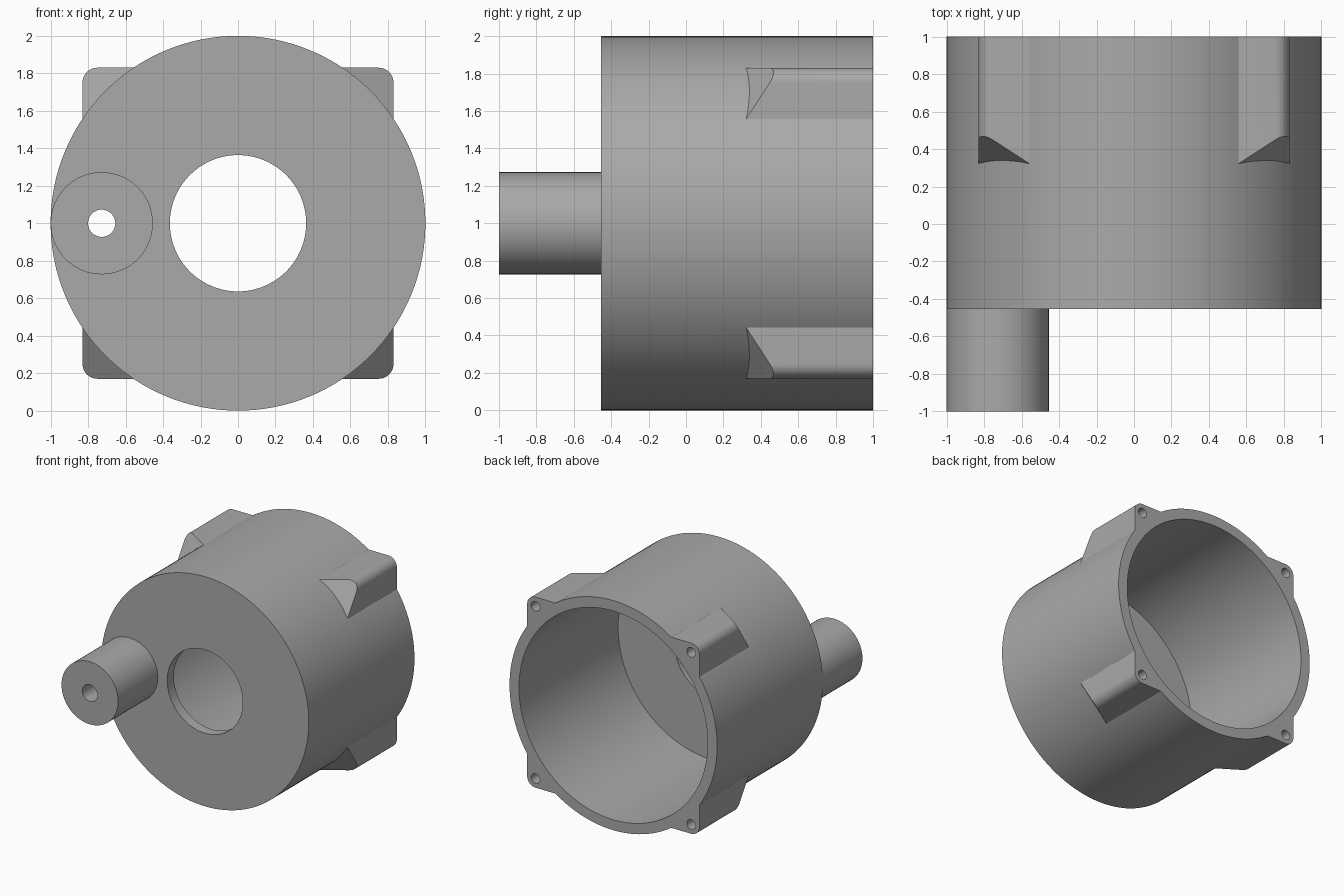
import bpy, bmesh, math
from mathutils import Matrix, Vector

if "Cube" in bpy.data.objects:
    bpy.data.objects.remove(bpy.data.objects["Cube"])

U = 1 / 11            # wall thickness, used as the design unit
CZ = 1.0              # height of the main axis

grey = bpy.data.materials.new("grey")
grey.diffuse_color = (0.4, 0.4, 0.4, 1)
grey.use_nodes = True
grey.node_tree.nodes["Principled BSDF"].inputs["Base Color"].default_value = grey.diffuse_color


def make_object(name, bm):
    mesh = bpy.data.meshes.new(name)
    bm.to_mesh(mesh)
    bm.free()
    ob = bpy.data.objects.new(name, mesh)
    bpy.context.collection.objects.link(ob)
    mesh.materials.append(grey)
    return ob


def cylinder(name, r, y0, y1, x=0.0, z=CZ, n=128):
    """Cylinder running along y from y0 to y1."""
    bm = bmesh.new()
    place = Matrix.Translation((x, (y0 + y1) / 2, z)) @ Matrix.Rotation(math.pi / 2, 4, 'X')
    bmesh.ops.create_cone(bm, cap_ends=True, segments=n, radius1=r, radius2=r,
                          depth=y1 - y0, matrix=place)
    return make_object(name, bm)


def combine(target, tool, operation):
    """Apply a boolean and remove the tool."""
    tool.hide_render = True
    mod = target.modifiers.new("boolean", 'BOOLEAN')
    mod.operation, mod.solver, mod.object = operation, 'EXACT', tool
    bpy.context.view_layer.objects.active = target
    bpy.ops.object.modifier_apply(modifier=mod.name)
    bpy.data.objects.remove(tool)


def corner_lugs():
    """Rounded square prism whose four corners stick out of the shell."""
    half, rad, y0, y1, steps = 0.83, 0.08, 0.15, 1.0, 10
    bm = bmesh.new()
    ring = []
    for q, (sx, sz) in enumerate([(1, 1), (-1, 1), (-1, -1), (1, -1)]):
        for i in range(steps + 1):
            a = math.pi / 2 * (q + i / steps)
            ring.append(bm.verts.new((sx * (half - rad) + rad * math.cos(a), y0,
                                      CZ + sz * (half - rad) + rad * math.sin(a))))
    face = bm.faces.new(ring)
    out = bmesh.ops.extrude_face_region(bm, geom=[face])
    bmesh.ops.translate(bm, vec=(0, y1 - y0, 0),
                        verts=[v for v in out["geom"] if isinstance(v, bmesh.types.BMVert)])
    # slanted front end on every corner
    k = 0.65
    for sx in (1, -1):
        for sz in (1, -1):
            cut = bmesh.ops.bisect_plane(
                bm, geom=bm.verts[:] + bm.edges[:] + bm.faces[:],
                plane_co=(sx * 0.83, 0.32, CZ + sz * 0.555),
                plane_no=Vector((sx * k, -1, sz * k)).normalized(), clear_outer=True)
            edges = [e for e in cut["geom_cut"] if isinstance(e, bmesh.types.BMEdge)]
            bmesh.ops.holes_fill(bm, edges=edges, sides=0)
    bmesh.ops.recalc_face_normals(bm, faces=bm.faces[:])
    return make_object("corner_lugs", bm)


# Cup-shaped shell with lugs and hollow peg
housing = cylinder("housing", 11 * U, -5 * U, 1.0)
combine(housing, corner_lugs(), 'UNION')
combine(housing, cylinder("peg", 3 * U, -1.0, -4.5 * U, x=-8 * U, n=64), 'UNION')

# Main bore, front opening, peg hole
combine(housing, cylinder("bore", 10 * U, -4 * U, 1.2), 'DIFFERENCE')
combine(housing, cylinder("front_opening", 4 * U, -0.6, 0.0, n=96), 'DIFFERENCE')
combine(housing, cylinder("peg_hole", 0.8 * U, -1.2, 0.0, x=-8 * U, n=48), 'DIFFERENCE')

# Screw holes in the lugs
for sx in (1, -1):
    for sz in (1, -1):
        combine(housing, cylinder("screw_hole", 0.042, 0.64, 1.2, x=sx * 0.75,
                                  z=CZ + sz * 0.75, n=32), 'DIFFERENCE')

bpy.ops.object.select_all(action='DESELECT')
housing.select_set(True)
bpy.context.view_layer.objects.active = housing
bpy.ops.object.shade_smooth_by_angle(angle=math.radians(30))
